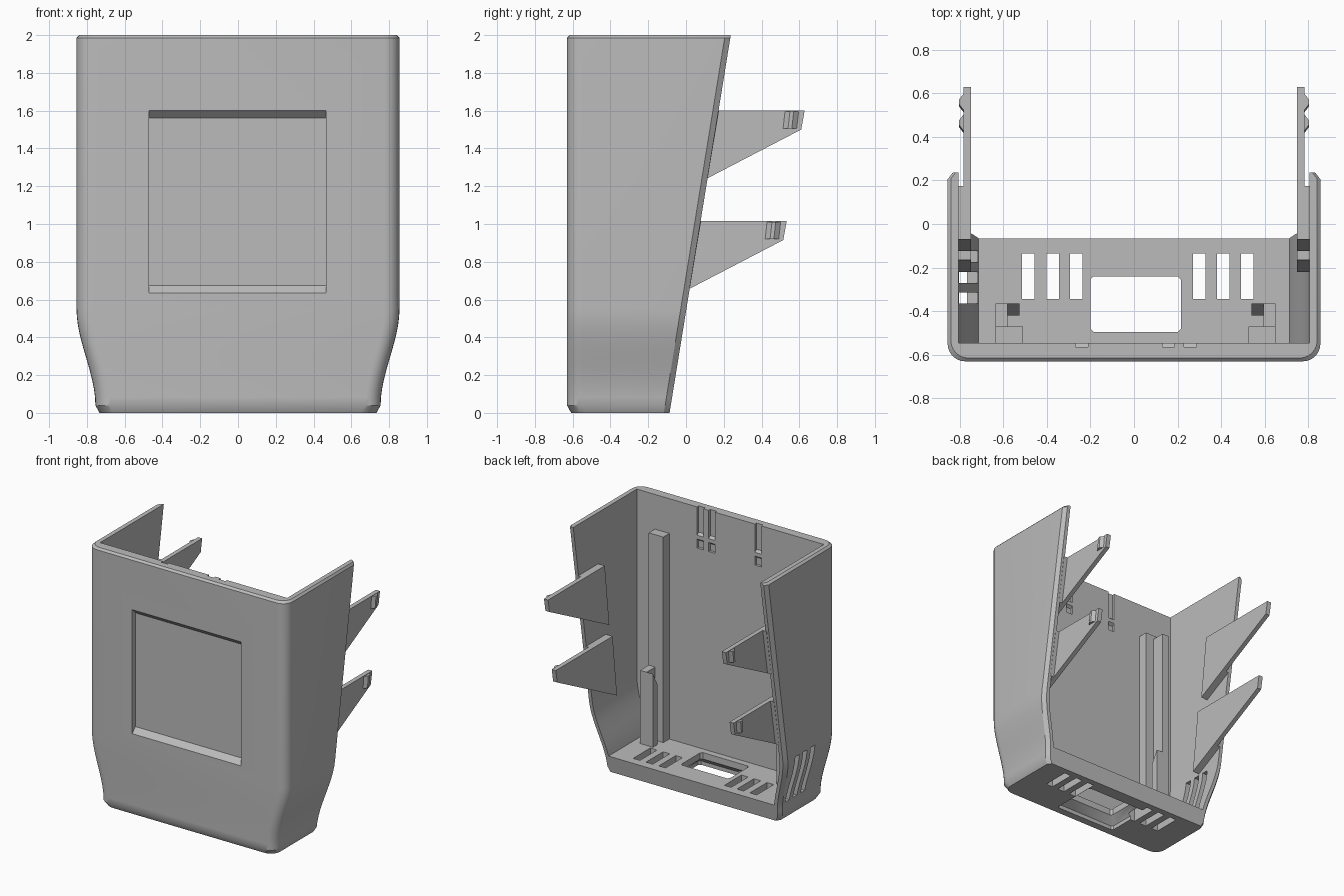
import bpy, bmesh, math

cube = bpy.data.objects.get("Cube")
if cube:
    bpy.data.objects.remove(cube, do_unlink=True)

grey = bpy.data.materials.new("plain_grey")
grey.use_nodes = True
colour = (0.5, 0.5, 0.5, 1)
grey.diffuse_color = colour
grey.node_tree.nodes["Principled BSDF"].inputs["Base Color"].default_value = colour


def loft(name, rings):
    """Skin a closed solid through rings that share a point count."""
    bm = bmesh.new()
    loops = [[bm.verts.new(p) for p in ring] for ring in rings]
    n = len(loops[0])
    for a, b in zip(loops, loops[1:]):
        for i in range(n):
            j = (i + 1) % n
            bm.faces.new((a[i], a[j], b[j], b[i]))
    bm.faces.new(loops[0])
    bm.faces.new(loops[-1])
    bmesh.ops.recalc_face_normals(bm, faces=bm.faces)
    mesh = bpy.data.meshes.new(name)
    bm.to_mesh(mesh)
    bm.free()
    mesh.materials.append(grey)
    obj = bpy.data.objects.new(name, mesh)
    bpy.context.collection.objects.link(obj)
    return obj


def rect(x0, x1, y0, y1, z):
    return [(x0, y0, z), (x1, y0, z), (x1, y1, z), (x0, y1, z)]


def box(name, x0, x1, y0, y1, z0, z1):
    return loft(name, [rect(x0, x1, y0, y1, z0), rect(x0, x1, y0, y1, z1)])


def side_prism(name, x0, x1, outline):
    """Extrude a (y, z) outline along x."""
    return loft(name, [[(x, y, z) for y, z in outline] for x in (x0, x1)])


def half_width(z):
    t = min(max((z - 0.04) / 0.51, 0), 1)
    return 0.755 + 0.1 * t * t * (3 - 2 * t)


def back_y(z):
    return -0.087 + 0.162 * z


FRONT, INNER, WALL, FLOOR = -0.63, -0.545, 0.05, 0.13


# Outer shell section: rounded front corners, chamfered back edges
def shell_ring(z, inset=0):
    w, f, r = half_width(z) - inset, FRONT + inset, 0.08
    right = [(w - r + r * math.sin(a), f + r - r * math.cos(a))
             for a in [math.pi / 2 * i / 6 for i in range(7)]]
    right += [(w, back_y(z) - 0.03), (w - 0.022, back_y(z))]
    left = [(-x, y) for x, y in reversed(right)]
    return [(x, y, z) for x, y in right + left]


def cavity_ring(z):
    w = half_width(z) - WALL
    return rect(-w, w, INNER, 0.8, z)


curve = [0.04 + 0.51 * i / 12 for i in range(13)]
shell = loft("shell", [shell_ring(0, 0.022)] + [shell_ring(z) for z in curve]
             + [shell_ring(1.985), shell_ring(2, 0.015)])

# Cutters for the hollow, the front recess and every opening
cutters = [loft("cavity", [cavity_ring(z) for z in
                           [FLOOR] + [c for c in curve if c > FLOOR + 0.01] + [2.2]])]
cutters.append(side_prism("front_recess", -0.47, 0.465, [
    (-0.67, 0.595), (-0.59, 0.675), (-0.59, 1.56), (-0.67, 1.64)]))
for x in (-0.485, -0.373, -0.265, 0.3, 0.41, 0.52):
    cutters.append(box("floor_slot", x - 0.029, x + 0.029, -0.345, -0.135, -0.1, 0.3))


def port_ring(z, grow):
    c = 0.015
    x0, x1, y0, y1 = -0.2 - grow, 0.215 + grow, -0.495 - grow, -0.24 + grow
    pts = [(x0 + c, y0), (x1 - c, y0), (x1, y0 + c), (x1, y1 - c),
           (x1 - c, y1), (x0 + c, y1), (x0, y1 - c), (x0, y0 + c)]
    return [(x, y, z) for x, y in pts]


cutters.append(loft("port_hole", [port_ring(-0.05, 0.055), port_ring(0.03, 0.055),
                                  port_ring(0.08, 0), port_ring(0.3, 0)]))
for y in (-0.34, -0.245, -0.15):
    cutters.append(box("side_vent", -1, -0.65, y - 0.025, y + 0.025, 0.145, 0.52))
grooves = (-0.24, 0.158, 0.258)
for x in grooves:
    cutters.append(box("groove", x - 0.028, x + 0.028, -0.565, -0.5, 1.68, 2.1))

for c in cutters:
    c.hide_render = True
    mod = shell.modifiers.new(c.name, 'BOOLEAN')
    mod.operation, mod.solver, mod.object = 'DIFFERENCE', 'EXACT', c
bpy.context.view_layer.update()
cut = bpy.data.meshes.new_from_object(
    shell.evaluated_get(bpy.context.evaluated_depsgraph_get()))
shell.modifiers.clear()
shell.data = cut
for c in cutters:
    bpy.data.objects.remove(c, do_unlink=True)

# Small catches inside the top grooves
for x in grooves:
    side_prism("groove_catch", x - 0.028, x + 0.028, [
        (-0.57, 1.73), (-0.545, 1.75), (-0.545, 1.78), (-0.57, 1.8)])

# Clip arms with bases on the side walls and outward snap ridges
for side, s in (("left", 1), ("right", -1)):
    for level, dy, dz in (("upper", 0, 0), ("lower", -0.095, -0.585)):
        name = f"{side}_{level}_clip"

        def move(pts):
            return [(y + dy, z + dz) for y, z in pts]

        side_prism(name + "_arm", s * 0.748, s * 0.783, move([
            (0.628, 1.6), (0.61, 1.5), (-0.125, 1.118), (-0.07, 1.6)]))
        side_prism(name + "_base", s * 0.75, s * 0.815, move([
            (0.175, 1.6), (0.115, 1.243), (-0.125, 1.118), (-0.07, 1.6)]))
        ridge = []
        for z, lean in ((1.505, -0.01), (1.595, 0)):
            y = 0.56 + dy + lean
            ridge.append([(s * 0.78, y - 0.04, z + dz), (s * 0.803, y - 0.01, z + dz),
                          (s * 0.803, y + 0.01, z + dz), (s * 0.78, y + 0.04, z + dz)])
        loft(name + "_ridge", ridge)

# Board rails on the inside of the front wall
for side, s, shift, leg_top in (("left", 1, 0.015, 0.7), ("right", -1, 0, 1.7)):
    inner, mid, outer = [s * (v + shift) for v in (0.51, 0.58, 0.635)]
    box(side + "_rail", inner, outer, INNER - 0.01, -0.47, FLOOR - 0.02, 1.73)
    box(side + "_rail_leg", mid, outer, -0.475, -0.365, FLOOR - 0.02, leg_top)
    side_prism(side + "_rail_lip", s * (0.525 + shift), mid, [
        (-0.365, FLOOR - 0.02), (-0.42, FLOOR - 0.02), (-0.42, 0.6), (-0.365, 0.7)])

# Smooth the rounded corners, keep hard edges crisp
bpy.ops.object.select_all(action='DESELECT')
shell.select_set(True)
bpy.context.view_layer.objects.active = shell
bpy.ops.object.shade_smooth_by_angle(angle=math.radians(30))
